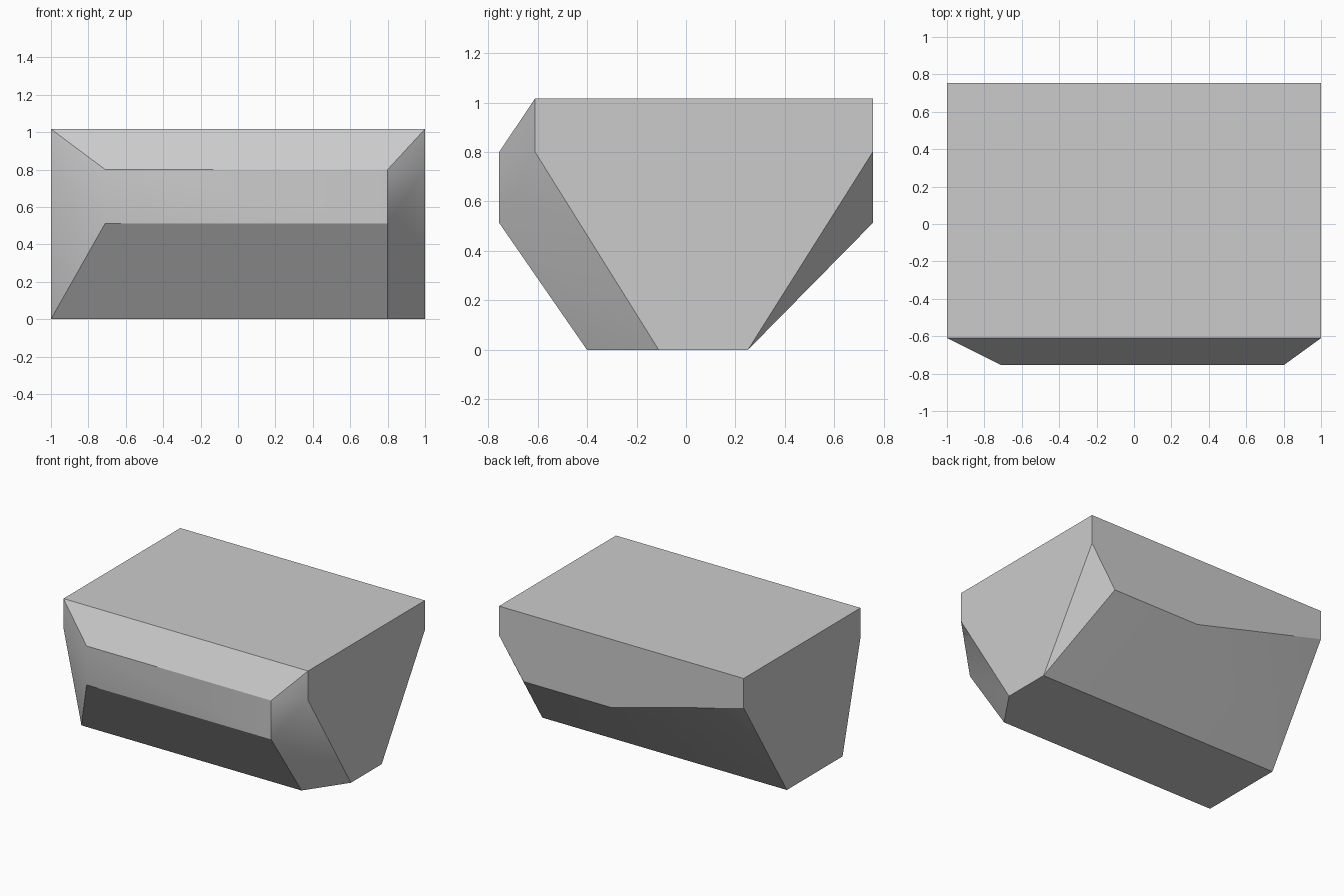
import bpy, bmesh, math

cube = bpy.data.objects.get("Cube")
if cube:
    bpy.data.objects.remove(cube, do_unlink=True)

TOP, SHOULDER, WAIST = 1.017, 0.80, 0.513
BACK, FRONT, LIP = 0.755, -0.755, -0.61

# Grey stone
stone = bpy.data.materials.new("grey stone")
stone.use_nodes = True
colour = (0.6, 0.6, 0.6, 1)
stone.diffuse_color = colour
stone.node_tree.nodes["Principled BSDF"].inputs["Base Color"].default_value = colour

# Corners shared by both ends
corners = []
for x in (-1, 1):
    corners += [(x, LIP, TOP), (x, BACK, TOP), (x, LIP, SHOULDER),
                (x, BACK, SHOULDER), (x, 0.25, 0)]

# Front panel
for x in (-0.71, 0.8):
    corners += [(x, FRONT, SHOULDER), (x, FRONT, WAIST)]

# Front edge of the base, with its cut corner
corners += [(-1, -0.4, 0), (0.8, -0.4, 0), (1, -0.11, 0)]

# Lower edge of the back panel
corners += [(0.8, BACK, WAIST), (0.08, BACK, WAIST)]

# Wrap the corners into one faceted block
bm = bmesh.new()
for c in corners:
    bm.verts.new(c)
bmesh.ops.convex_hull(bm, input=bm.verts)
bmesh.ops.dissolve_limit(bm, angle_limit=math.radians(1),
                         verts=bm.verts, edges=bm.edges)
bmesh.ops.recalc_face_normals(bm, faces=bm.faces)
mesh = bpy.data.meshes.new("rock_block")
bm.to_mesh(mesh)
bm.free()
mesh.materials.append(stone)
block = bpy.data.objects.new("rock_block", mesh)
bpy.context.collection.objects.link(block)

# Soften only the shallow edges
bpy.ops.object.select_all(action='DESELECT')
block.select_set(True)
bpy.context.view_layer.objects.active = block
bpy.ops.object.shade_smooth_by_angle(angle=math.radians(30))
